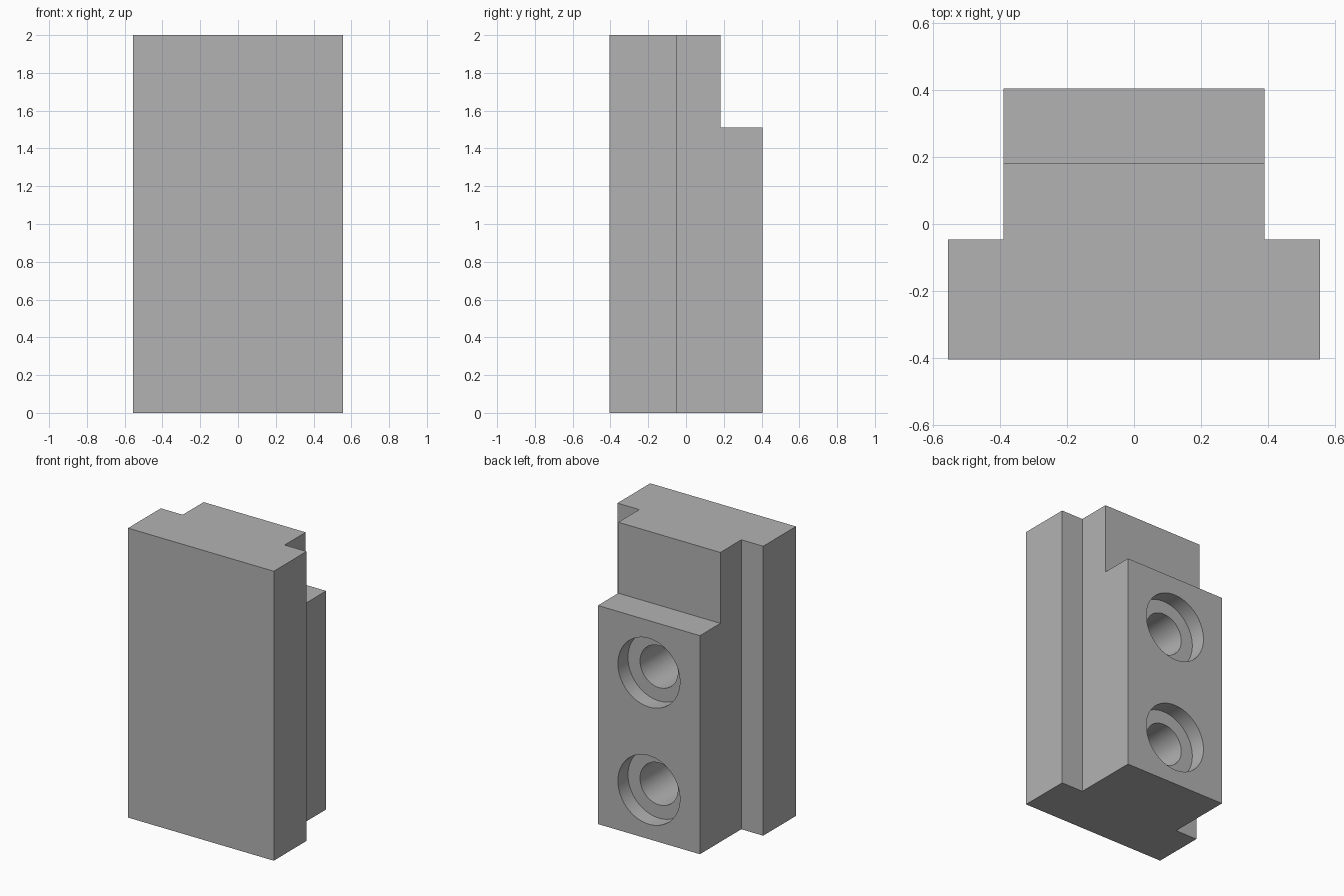
import bpy
import bmesh
import math
from mathutils import Matrix, Vector

cube = bpy.data.objects.get("Cube")
if cube:
    bpy.data.objects.remove(cube, do_unlink=True)

HEIGHT = 2.0
FRONT, FLANGE_BACK, STEP, BACK = -0.405, -0.047, 0.182, 0.405
FLANGE_X, BODY_X = 0.557, 0.39
STEP_Z = 1.51
HOLE_HEIGHTS = (0.34, 1.15)

steel = bpy.data.materials.new("grey_steel")
steel.use_nodes = True
grey = (0.45, 0.45, 0.45, 1.0)
steel.diffuse_color = grey
steel.node_tree.nodes["Principled BSDF"].inputs["Base Color"].default_value = grey


def add_object(name, bm):
    bmesh.ops.recalc_face_normals(bm, faces=bm.faces)
    mesh = bpy.data.meshes.new(name)
    bm.to_mesh(mesh)
    bm.free()
    mesh.materials.append(steel)
    obj = bpy.data.objects.new(name, mesh)
    bpy.context.collection.objects.link(obj)
    return obj


def cut(target, cutter):
    cutter.hide_render = True
    bpy.context.view_layer.objects.active = target
    mod = target.modifiers.new("cut", "BOOLEAN")
    mod.operation = "DIFFERENCE"
    mod.solver = "EXACT"
    mod.object = cutter
    bpy.ops.object.modifier_apply(modifier=mod.name)
    bpy.data.objects.remove(cutter, do_unlink=True)


def drill(name, radius, bottom_y, z):
    """Cylinder along y, from bottom_y out past the back face."""
    end_y = BACK + 0.1
    bm = bmesh.new()
    place = Matrix.Translation((0, (bottom_y + end_y) / 2, z)) @ Matrix.Rotation(math.pi / 2, 4, "X")
    bmesh.ops.create_cone(bm, cap_ends=True, segments=64, radius1=radius, radius2=radius,
                          depth=end_y - bottom_y, matrix=place)
    return add_object(name, bm)


# T-shaped profile extruded to full height
half = [(FLANGE_X, FRONT), (FLANGE_X, FLANGE_BACK), (BODY_X, FLANGE_BACK), (BODY_X, BACK)]
profile = half + [(-x, y) for x, y in reversed(half)]
bm = bmesh.new()
base = bm.faces.new([bm.verts.new((x, y, 0)) for x, y in profile])
top = bmesh.ops.extrude_face_region(bm, geom=[base])
bmesh.ops.translate(bm, vec=Vector((0, 0, HEIGHT)),
                    verts=[g for g in top["geom"] if isinstance(g, bmesh.types.BMVert)])
block = add_object("t_slot_block", bm)

# Step at the upper back
bm = bmesh.new()
bmesh.ops.create_cube(bm, size=1, matrix=Matrix.Translation((0, STEP + 0.5, STEP_Z + 0.5))
                      @ Matrix.Diagonal((2, 1, 1, 1)))
cut(block, add_object("step_cutter", bm))

# Counterbored blind bolt holes in the back
for z in HOLE_HEIGHTS:
    cut(block, drill("counterbore_cutter", 0.237, BACK - 0.11, z))
    cut(block, drill("bolt_hole_cutter", 0.145, -0.2, z))

# Smooth hole walls, sharp edges elsewhere
bpy.ops.object.select_all(action="DESELECT")
block.select_set(True)
bpy.context.view_layer.objects.active = block
bpy.ops.object.shade_smooth_by_angle(angle=math.radians(30))
